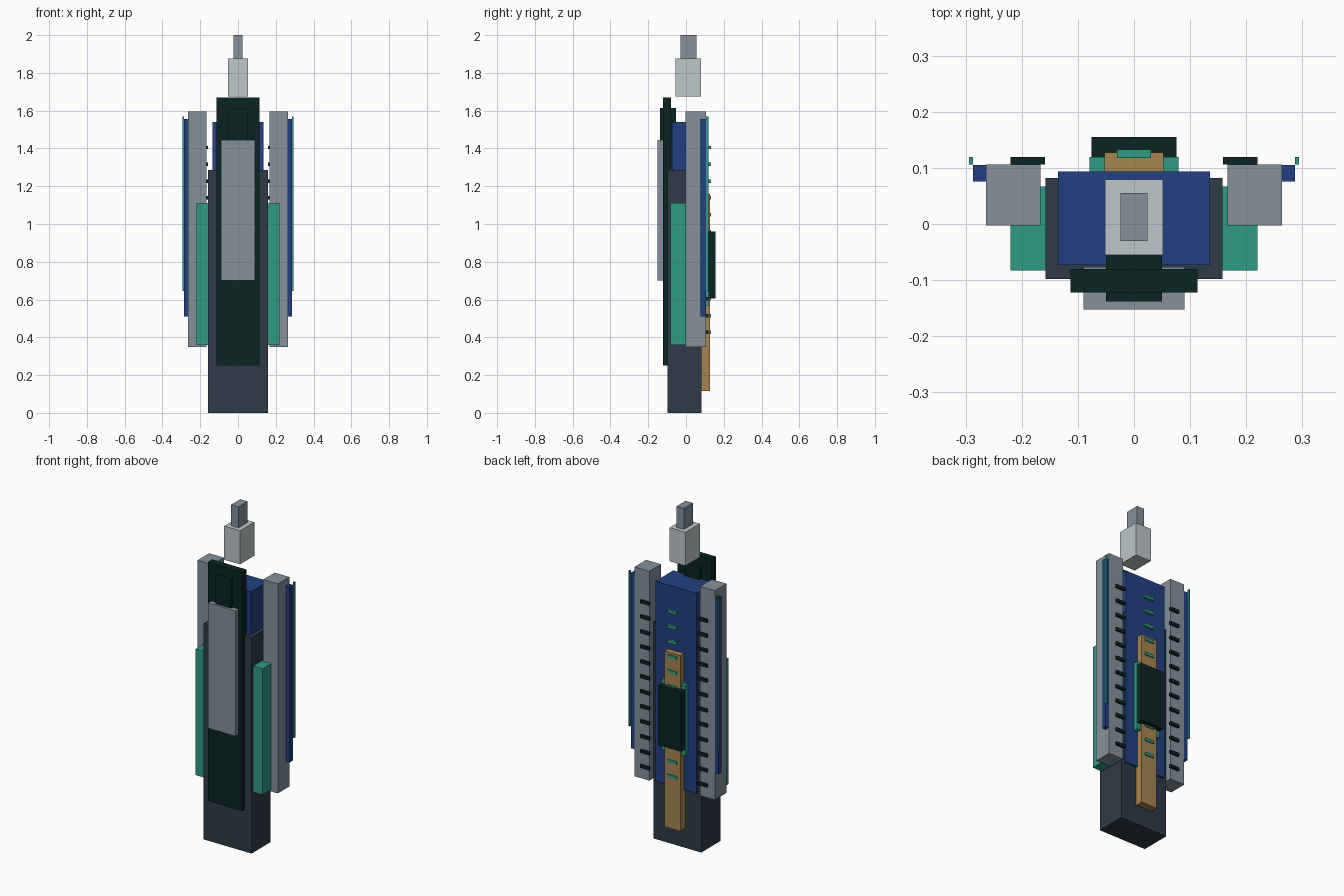
import bpy
import bmesh

if "Cube" in bpy.data.objects:
    bpy.data.objects.remove(bpy.data.objects["Cube"], do_unlink=True)


def make_material(name, hex_code):
    """Flat colour from an sRGB hex code, stored as linear values."""
    srgb = [int(hex_code[i:i + 2], 16) / 255 for i in (0, 2, 4)]
    colour = [((c + 0.055) / 1.055) ** 2.4 if c > 0.04 else c / 12.92 for c in srgb] + [1]
    mat = bpy.data.materials.new(name)
    mat.use_nodes = True
    mat.diffuse_color = colour
    mat.node_tree.nodes["Principled BSDF"].inputs["Base Color"].default_value = colour
    return mat


slate = make_material("dark slate", "2e3b47")
navy = make_material("blue", "224081")
black = make_material("green black", "0b2423")
grey = make_material("mid grey", "84919c")
pale = make_material("pale grey", "bdc7c9")
teal = make_material("teal", "2e9b85")
gold = make_material("tan gold", "a68550")


def box(name, mat, x, y, z):
    """Box spanning the given (low, high) range on each axis."""
    bm = bmesh.new()
    bmesh.ops.create_cube(bm, size=1)
    for v in bm.verts:
        v.co = [r[0] if c < 0 else r[1] for c, r in zip(v.co, (x, y, z))]
    mesh = bpy.data.meshes.new(name)
    bm.to_mesh(mesh)
    bm.free()
    mesh.materials.append(mat)
    obj = bpy.data.objects.new(name, mesh)
    bpy.context.collection.objects.link(obj)
    return obj


def centred(name, mat, half, y, z):
    return box(name, mat, (-half, half), y, z)


def pair(name, mat, x, y, z):
    box("left_" + name, mat, x, y, z)
    box("right_" + name, mat, (-x[1], -x[0]), y, z)


# Main tower
centred("base_block", slate, 0.158, (-0.098, 0.082), (0, 1.285))
centred("upper_tower", navy, 0.135, (-0.073, 0.094), (0.35, 1.54))

# Front panels
centred("front_panel", black, 0.113, (-0.122, -0.08), (0.25, 1.67))
centred("front_spine", black, 0.05, (-0.138, -0.054), (0.75, 1.615))
centred("front_plate", grey, 0.09, (-0.152, -0.077), (0.7, 1.445))

# Floating crown
centred("crown_block", pale, 0.052, (-0.055, 0.079), (1.675, 1.875))
centred("crown_tip", grey, 0.024, (-0.03, 0.055), (1.875, 2.0))

# Side pylons, buttresses and edge strips
pair("pylon", grey, (0.167, 0.264), (-0.003, 0.106), (0.35, 1.595))
pair("buttress", teal, (0.15, 0.22), (-0.083, 0.067), (0.36, 1.11))
pair("side_strip", navy, (0.25, 0.287), (0.076, 0.105), (0.51, 1.555))
pair("edge_light", teal, (0.287, 0.294), (0.106, 0.119), (0.645, 1.57))

# Back entrance stack
centred("back_strip", gold, 0.053, (0.08, 0.127), (0.115, 1.16))
centred("back_frame", teal, 0.079, (0.085, 0.119), (0.565, 0.985))
centred("back_plate", black, 0.076, (0.119, 0.155), (0.605, 0.96))

# Rows of rungs on the pylons and lights up the middle
for i in range(12):
    mid = 1.405 - i * 0.089
    span = (mid - 0.009, mid + 0.009)
    pair(f"rung_{i + 1}", black, (0.159, 0.22), (0.106, 0.119), span)
    centred(f"back_light_{i + 1}", teal, 0.03, (0.118, 0.133), span)
